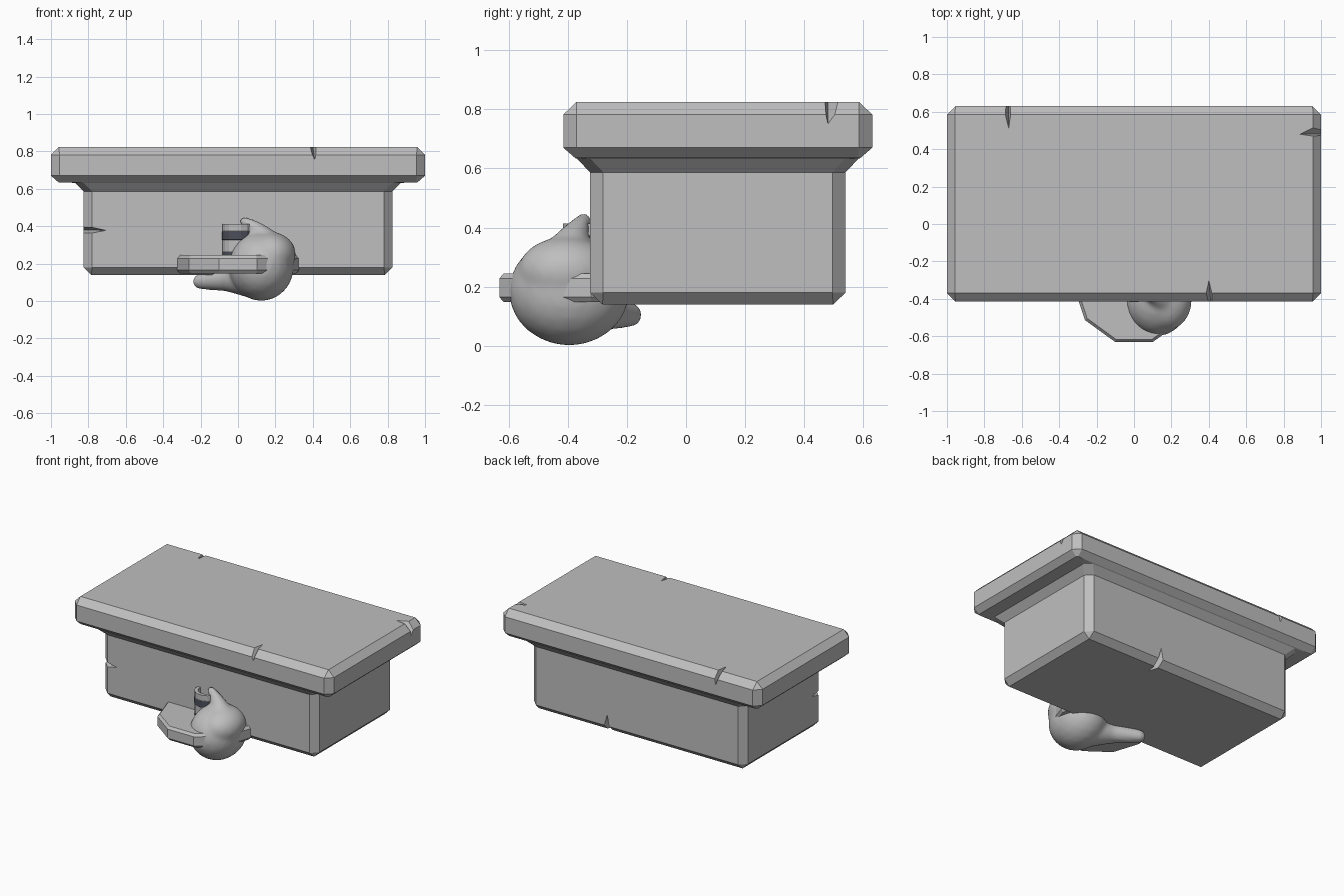
import bpy, bmesh, math
from mathutils import Vector, Matrix

if "Cube" in bpy.data.objects:
    bpy.data.objects.remove(bpy.data.objects["Cube"])


def material(name, rgb):
    m = bpy.data.materials.new(name)
    m.diffuse_color = (*rgb, 1)
    m.use_nodes = True
    m.node_tree.nodes["Principled BSDF"].inputs["Base Color"].default_value = m.diffuse_color
    return m


STONE = material("grey_stone", (0.52, 0.52, 0.52))
DARK = material("dark_band", (0.075, 0.08, 0.105))


def finish(name, bm, mats=(STONE,)):
    bmesh.ops.recalc_face_normals(bm, faces=bm.faces)
    mesh = bpy.data.meshes.new(name)
    bm.to_mesh(mesh)
    bm.free()
    for m in mats:
        mesh.materials.append(m)
    ob = bpy.data.objects.new(name, mesh)
    bpy.context.collection.objects.link(ob)
    return ob


def apply_all(ob):
    bpy.context.view_layer.objects.active = ob
    for m in list(ob.modifiers):
        bpy.ops.object.modifier_apply(modifier=m.name)


def loft(bm, rings, close=False):
    """Bridge rings of points; cap both ends, or join last to first."""
    rows = [[bm.verts.new(p) for p in r] for r in rings]
    pairs = list(zip(rows, rows[1:] + rows[:1])) if close else list(zip(rows, rows[1:]))
    n = len(rows[0])
    for j, (a, b) in enumerate(pairs):
        for i in range(n):
            f = bm.faces.new((a[i], a[(i + 1) % n], b[(i + 1) % n], b[i]))
            f.material_index = 0
    if not close:
        bm.faces.new(rows[0])
        bm.faces.new(rows[-1])


def cut_rect(hx, hy, z, c, cy=0.1075):
    """Rectangle with its four corners cut by c."""
    return [(x, cy + y, z) for x, y in (
        (hx - c, -hy), (hx, -hy + c), (hx, hy - c), (hx - c, hy),
        (-hx + c, hy), (-hx, hy - c), (-hx, -hy + c), (-hx + c, -hy))]


# Stone block: body, cove and overhanging slab
bm = bmesh.new()
loft(bm, [cut_rect(*s) for s in (
    (0.785, 0.39, 0.14, 0), (0.825, 0.4325, 0.18, 0.045),
    (0.825, 0.4325, 0.587, 0.045), (0.87, 0.475, 0.632, 0.045),
    (0.96, 0.482, 0.635, 0.01), (1.0, 0.5225, 0.67, 0.045),
    (1.0, 0.5225, 0.782, 0.045), (0.957, 0.4775, 0.825, 0))])
bmesh.ops.remove_doubles(bm, verts=bm.verts, dist=0.0005)
block = finish("stone_shelf", bm)

# Chipped edges: wedges a, b = inner tips, p = outer edge point, w = half width
bm = bmesh.new()
chips = (
    ((0.40, -0.30, 0.826), (0.41, -0.417, 0.755), (0.40, -0.44, 0.85), (0.04, 0, 0)),
    ((-0.67, 0.51, 0.826), (-0.67, 0.632, 0.74), (-0.68, 0.655, 0.85), (0.035, 0, 0)),
    ((0.885, 0.48, 0.826), (1.001, 0.48, 0.75), (1.025, 0.51, 0.85), (0, 0.055, 0)),
    ((-0.705, -0.326, 0.378), (-0.827, -0.21, 0.38), (-0.85, -0.35, 0.38), (0, 0, 0.035)),
    ((0.23, 0.541, 0.26), (0.24, 0.43, 0.139), (0.235, 0.565, 0.115), (0.04, 0, 0)))
for a, b, p, w in chips:
    p, w = Vector(p), Vector(w)
    v = [bm.verts.new(q) for q in (a, b, p + w, p - w)]
    for i, j, k in ((0, 1, 2), (0, 3, 1), (0, 2, 3), (1, 3, 2)):
        bm.faces.new((v[i], v[j], v[k]))
cutter = finish("chip_cutter", bm)
cutter.hide_render = True
mod = block.modifiers.new("chips", 'BOOLEAN')
mod.operation, mod.solver, mod.object = 'DIFFERENCE', 'EXACT', cutter
apply_all(block)
bpy.data.objects.remove(cutter)


def ring(r, z, n, cy, turn):
    return [(r * math.cos(turn + i * math.tau / n),
             cy + r * math.sin(turn + i * math.tau / n), z) for i in range(n)]


# Ten-sided bracket plate with bevelled rims
bm = bmesh.new()
loft(bm, [ring(r, z, 10, -0.322, 0) for r, z in (
    (0.31, 0.148), (0.325, 0.165), (0.325, 0.228), (0.31, 0.245))])
finish("bracket_plate", bm)

# Hollow cup standing on the plate, with two dark bands
bm = bmesh.new()
loft(bm, [ring(r, z, 16, -0.333, math.pi / 16) for r, z in (
    (0.085, 0.24), (0.085, 0.265), (0.085, 0.326), (0.087, 0.328),
    (0.087, 0.372), (0.085, 0.374), (0.085, 0.413), (0.062, 0.413), (0.06, 0.35))])
for f in bm.faces:
    c = f.calc_center_median()
    outer = math.hypot(c.x, c.y + 0.333) > 0.075
    if outer and (c.z < 0.266 or 0.327 < c.z < 0.373):
        f.material_index = 1
finish("banded_cup", bm, (STONE, DARK))

# Smooth drooping shape: round belly, curled horn and trailing tail
bm = bmesh.new()


def ball(c, r):
    m = Matrix.Translation(c) @ Matrix.Diagonal((*r, 1))
    bmesh.ops.create_icosphere(bm, subdivisions=3, radius=1, matrix=m)


def taper(points, steps=8):
    """Overlapping balls along a path of (x, y, z, radius)."""
    for a, b in zip(points, points[1:]):
        for i in range(steps + 1):
            q = Vector(a).lerp(Vector(b), i / steps)
            ball(q[:3], (q[3],) * 3)


ball((0.125, -0.395, 0.185), (0.175, 0.205, 0.185))
ball((0.175, -0.405, 0.25), (0.135, 0.165, 0.12))
taper([(0.17, -0.41, 0.27, 0.1), (0.125, -0.385, 0.355, 0.055),
       (0.085, -0.365, 0.395, 0.038), (0.035, -0.345, 0.425, 0.027)])
taper([(0.08, -0.36, 0.13, 0.115), (-0.05, -0.29, 0.115, 0.065),
       (-0.2, -0.19, 0.105, 0.043)])
blob = finish("drooping_bulb", bm)
mod = blob.modifiers.new("fuse", 'REMESH')
mod.mode, mod.voxel_size, mod.use_smooth_shade = 'VOXEL', 0.012, True
mod = blob.modifiers.new("soften", 'SMOOTH')
mod.factor, mod.iterations = 0.5, 12
apply_all(blob)
for p in blob.data.polygons:
    p.use_smooth = True
